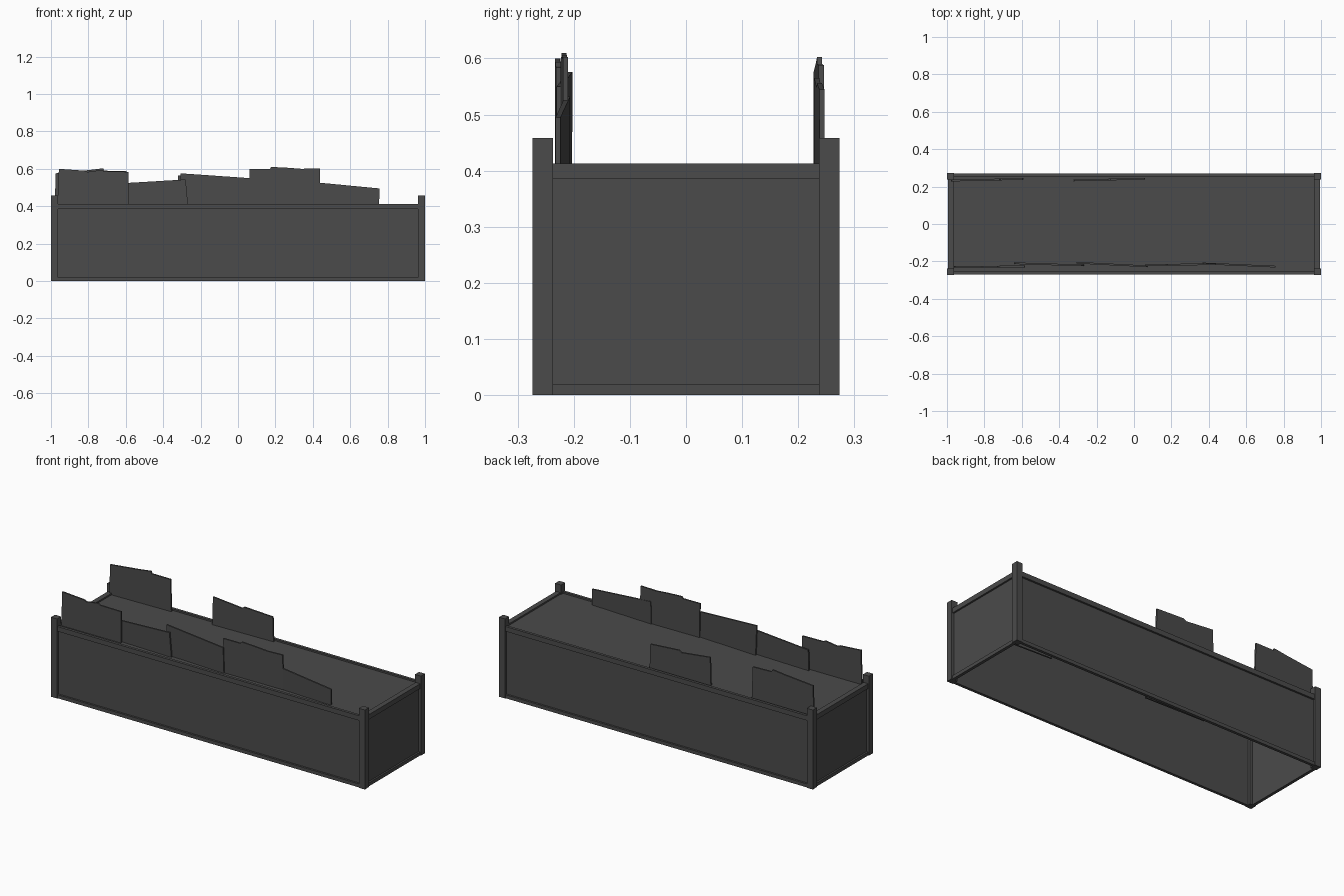
import bpy, bmesh

if "Cube" in bpy.data.objects:
    bpy.data.objects.remove(bpy.data.objects["Cube"])

dark = bpy.data.materials.new("dark_grey")
dark.diffuse_color = (.07, .07, .07, 1)
dark.use_nodes = True
dark.node_tree.nodes["Principled BSDF"].inputs["Base Color"].default_value = dark.diffuse_color


def finish(name, bm):
    bmesh.ops.recalc_face_normals(bm, faces=bm.faces)
    mesh = bpy.data.meshes.new(name)
    bm.to_mesh(mesh)
    bm.free()
    mesh.materials.append(dark)
    ob = bpy.data.objects.new(name, mesh)
    bpy.context.collection.objects.link(ob)
    return ob


def box(name, x0, x1, y0, y1, z0, z1):
    bm = bmesh.new()
    bmesh.ops.create_cube(bm, size=1)
    for v in bm.verts:
        v.co.x = x0 + (v.co.x + .5) * (x1 - x0)
        v.co.y = y0 + (v.co.y + .5) * (y1 - y0)
        v.co.z = z0 + (v.co.z + .5) * (z1 - z0)
    return finish(name, bm)


def board(name, top, y_left, y_right, foot_left, foot_right, bottom, thick=.009):
    """Thin upright sheet with a ragged top, slightly turned in plan."""
    outline = [(foot_left, bottom)] + top + [(foot_right, bottom)]
    xa, xb = top[0][0], top[-1][0]
    bm = bmesh.new()
    verts = []
    for x, z in outline:
        y = y_left + (y_right - y_left) * (x - xa) / (xb - xa)
        verts.append(bm.verts.new((x, y - thick / 2, z)))
    face = bm.faces.new(verts)
    ext = bmesh.ops.extrude_face_region(bm, geom=[face])
    moved = [g for g in ext['geom'] if isinstance(g, bmesh.types.BMVert)]
    bmesh.ops.translate(bm, verts=moved, vec=(0, thick, 0))
    return finish(name, bm)


def span(s, a, b):
    return sorted((s * a, s * b))


# corner posts
for sx, nx in ((-1, "left"), (1, "right")):
    for sy, ny in ((-1, "front"), (1, "back")):
        box(f"{ny}_{nx}_post", *span(sx, .962, 1), *span(sy, .237, .274), 0, .458)

# long sides: recessed panel between top and bottom rails
for s, n in ((-1, "front"), (1, "back")):
    box(f"{n}_panel", -.962, .962, *span(s, .254, .259), .02, .385)
    box(f"{n}_top_rail", -.962, .962, *span(s, .254, .27), .385, .413)
    box(f"{n}_bottom_rail", -.962, .962, *span(s, .254, .27), 0, .02)

# short ends
for s, n in ((-1, "left"), (1, "right")):
    box(f"{n}_panel", *span(s, .978, .985), -.237, .237, .02, .385)
    box(f"{n}_top_rail", *span(s, .966, .995), -.237, .237, .385, .413)
    box(f"{n}_bottom_rail", *span(s, .978, .995), -.237, .237, 0, .02)

# fill surface, bottom of the box is open
box("fill_surface", -.966, .966, -.254, .254, .397, .404)

# ragged boards standing along the front and back
boards = [
    ("front_board_1", [(-.958, .6), (-.82, .59), (-.805, .583), (-.73, .594),
                       (-.715, .586), (-.585, .584)], -.229, -.227, -.963, -.583, .38),
    ("front_board_2", [(-.635, .522), (-.28, .543)], -.21, -.221, -.64, -.262, .35),
    ("front_board_3", [(-.308, .576), (.066, .55)], -.207, -.226, -.3, .072, .38),
    ("front_board_4", [(.062, .6), (.17, .6), (.178, .61), (.26, .606), (.34, .6),
                       (.438, .603)], -.219, -.215, .065, .442, .38),
    ("front_board_5", [(.37, .532), (.757, .495)], -.211, -.228, .365, .752, .34),
    ("back_board_1", [(-.975, .576), (-.8, .593), (-.72, .603), (-.715, .59),
                      (-.597, .588)], .232, .241, -.98, -.59, .38),
    ("back_board_2", [(-.32, .565), (-.14, .546), (-.125, .556), (.055, .545)],
     .233, .242, -.325, .06, .38),
]
for b in boards:
    board(*b)
